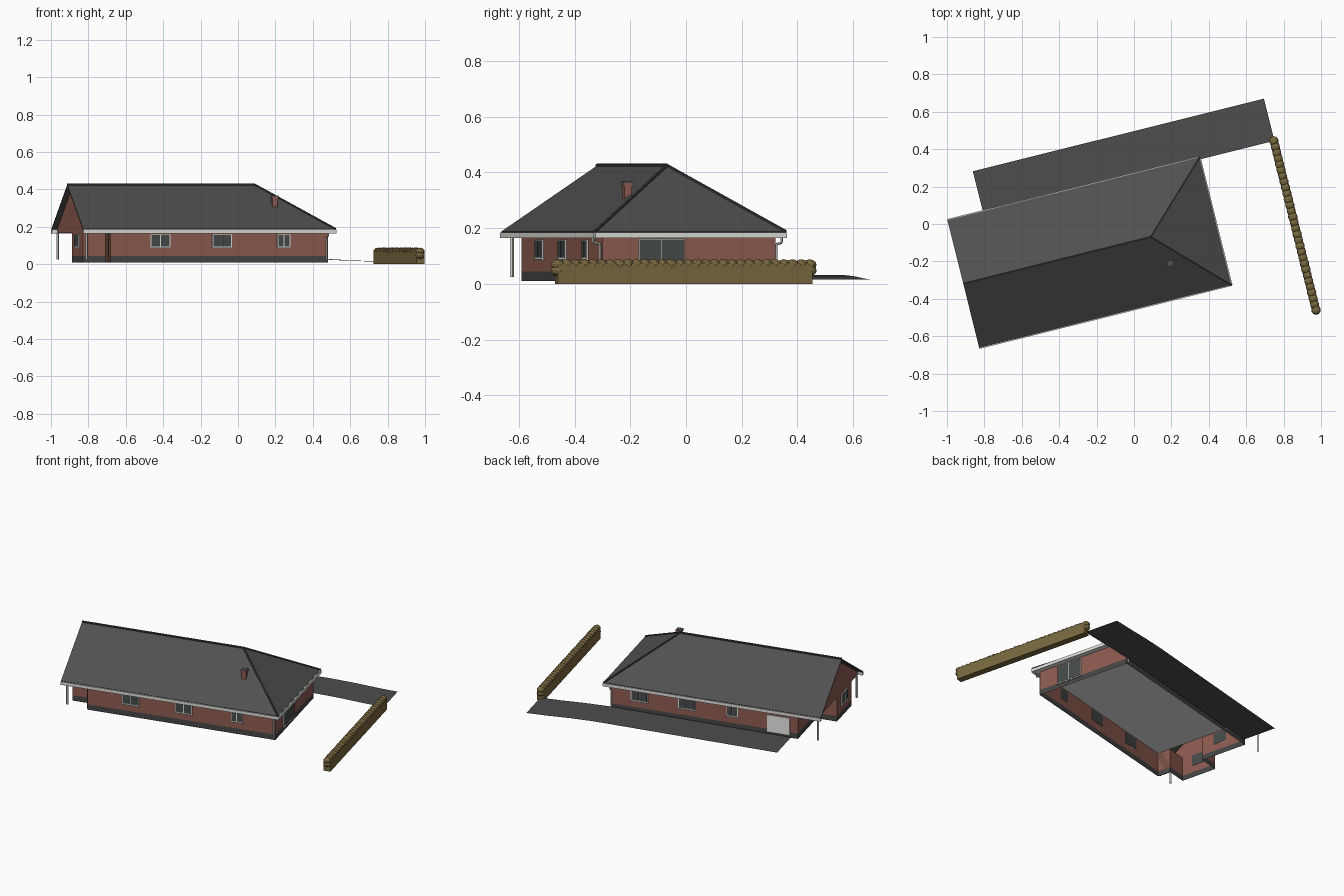
import bpy, bmesh, math, random
from mathutils import Matrix, Vector

cube = bpy.data.objects.get("Cube")
if cube:
    bpy.data.objects.remove(cube, do_unlink=True)

random.seed(4)
TURN = Matrix.Rotation(math.radians(14), 4, 'Z')   # the plot is turned on the site


def material(name, r, g, b):
    m = bpy.data.materials.new(name)
    m.use_nodes = True
    m.diffuse_color = (r, g, b, 1)
    m.node_tree.nodes["Principled BSDF"].inputs["Base Color"].default_value = (r, g, b, 1)
    return m


BRICK = material("red brick", .27, .105, .08)
ROOF = material("grey roof tiles", .08, .08, .08)
RIDGE = material("dark ridge tiles", .045, .045, .045)
TRIM = material("white trim", .72, .72, .69)
WHITE = material("bright white", .95, .95, .93)
PLINTH = material("dark plinth", .06, .06, .062)
GLASS = material("window glass", .06, .07, .068)
DRIVE = material("asphalt", .075, .075, .075)
HEDGE = material("olive hedge", .19, .14, .05)
DOOR = material("brown door", .15, .07, .045)


def finish(bm, name, mat):
    bm.transform(TURN)
    mesh = bpy.data.meshes.new(name)
    bm.to_mesh(mesh)
    bm.free()
    mesh.materials.append(mat)
    ob = bpy.data.objects.new(name, mesh)
    bpy.context.collection.objects.link(ob)
    return ob


def box(name, mat, x0, x1, y0, y1, z0, z1):
    bm = bmesh.new()
    centre = Vector((x0 + x1, y0 + y1, z0 + z1)) / 2
    size = Matrix.Diagonal((x1 - x0, y1 - y0, z1 - z0, 1))
    bmesh.ops.create_cube(bm, size=1, matrix=Matrix.Translation(centre) @ size)
    return finish(bm, name, mat)


def rods(name, mat, points, radius, sides=4):
    """Straight rods joining consecutive points."""
    bm = bmesh.new()
    for p, q in zip(points, points[1:]):
        p, q = Vector(p), Vector(q)
        m = Matrix.Translation((p + q) / 2) @ (q - p).to_track_quat('Z', 'Y').to_matrix().to_4x4()
        bmesh.ops.create_cone(bm, cap_ends=True, segments=sides, radius1=radius,
                              radius2=radius, depth=(q - p).length, matrix=m)
    return finish(bm, name, mat)


def sheet(name, mat, verts, faces):
    bm = bmesh.new()
    vs = [bm.verts.new(v) for v in verts]
    for f in faces:
        bm.faces.new([vs[i] for i in f])
    bmesh.ops.recalc_face_normals(bm, faces=bm.faces)
    return finish(bm, name, mat)


def wall_ring(name, mat, outline, z0, z1):
    n = len(outline)
    verts = [(x, y, z) for z in (z0, z1) for x, y in outline]
    return sheet(name, mat, verts, [(i, (i + 1) % n, n + (i + 1) % n, n + i) for i in range(n)])


def plate(name, mat, axis, d0, d1, a0, a1, z0, z1):
    """Thin plate between depths d0 and d1; axis 'y' walls run along x and the reverse."""
    d0, d1 = sorted((d0, d1))
    if axis == 'y':
        return box(name, mat, a0, a1, d0, d1, z0, z1)
    return box(name, mat, d0, d1, a0, a1, z0, z1)


def window(name, axis, wall, out, mid, width, z0=.09, z1=.16, edge=.005):
    """Framed pair of panes on the outer side, plain glass on the inner side."""
    a, b = mid - width / 2, mid + width / 2
    plate(name + "_frame", TRIM, axis, wall, wall + out * .006, a, b, z0, z1)
    plate(name + "_sill", TRIM, axis, wall, wall + out * .009, a - .004, b + .004, z0 - .004, z0)
    plate(name + "_inner_glass", GLASS, axis, wall, wall - out * .002, a, b, z0, z1)
    for side, p, q in (("left", a + edge, mid - edge / 2), ("right", mid + edge / 2, b - edge)):
        plate(f"{name}_{side}_pane", GLASS, axis, wall, wall + out * .0075, p, q, z0 + edge, z1 - edge)


# Main dimensions
X0, X1, Y0, Y1 = -.963, .427, -.443, .262        # roof edges
RY, HIP, EAVE, TOP = -.088, .07, .188, .425      # ridge line
WX, WY0, WY1, BACK = .395, -.408, .233, -.805    # walls
BAY, BAY0, BAY1, CEIL = -.935, -.32, -.08, .168  # gable bay and ceiling

# Walls
outline = [(WX, WY0), (WX, WY1), (BACK, WY1), (BACK, BAY1),
           (BAY, BAY1), (BAY, BAY0), (BACK, BAY0), (BACK, WY0)]
wall_ring("plinth", PLINTH, outline, .01, .045)
wall_ring("brick_walls", BRICK, outline, .045, CEIL)
sheet("gable_wall", BRICK, [(BAY, Y0 + .02, CEIL), (BAY, Y1 - .02, CEIL), (BAY, Y1 - .02, EAVE),
                            (BAY, RY, TOP - .013), (BAY, Y0 + .02, EAVE)], [range(5)])

# Ceiling, and soffits over the two porches beside the bay
for name, mat, x0, x1, y0, y1 in (("ceiling", WHITE, BACK, X1, Y0, Y1),
                                  ("front_porch_soffit", TRIM, BAY, BACK, Y0, BAY0),
                                  ("back_porch_soffit", TRIM, BAY, BACK, BAY1, Y1)):
    sheet(name, mat, [(x0, y0, CEIL), (x1, y0, CEIL), (x1, y1, CEIL), (x0, y1, CEIL)], [range(4)])

# Roof with one gable and one hip
roof = sheet("roof", ROOF, [(X0, Y0, EAVE), (X1, Y0, EAVE), (X1, Y1, EAVE), (X0, Y1, EAVE),
                            (X0, RY, TOP), (HIP, RY, TOP)],
             [(0, 1, 5, 4), (2, 3, 4, 5), (1, 2, 5)])
solid = roof.modifiers.new("thickness", 'SOLIDIFY')
solid.thickness = .008
solid.offset = -1
rods("ridge_tiles", RIDGE, [(X0, RY, TOP), (HIP, RY, TOP)], .007, 6)
for side, y in (("front", Y0), ("back", Y1)):
    rods(side + "_hip_tiles", RIDGE, [(X1, y, EAVE), (HIP, RY, TOP)], .006, 6)

# Gutters
box("front_gutter", TRIM, X0, X1, Y0 - .005, Y0 + .012, CEIL - .003, EAVE - .003)
box("back_gutter", TRIM, X0, X1, Y1 - .012, Y1 + .005, CEIL - .003, EAVE - .003)
box("hip_gutter", TRIM, X1 - .012, X1 + .005, Y0, Y1, CEIL - .003, EAVE - .003)

# Downpipes at the hip end and posts at the gable end
for side, y, edge in (("front", WY0 - .005, Y0 + .004), ("back", WY1 + .005, Y1 - .004)):
    px = WX - .008
    rods(side + "_downpipe", TRIM, [(px, edge, CEIL), (px, edge, .148), (px, y, .143), (px, y, .02)], .0045)
for side, y in (("front", -.41), ("back", .235)):
    rods(side + "_post", TRIM, [(-.935, y, .025), (-.935, y, CEIL)], .007)

# Windows and doors
for i, (x, w) in enumerate(((-.53, .108), (-.19, .108), (.15, .072))):
    window(f"front_window_{i}", 'y', WY0, -1, x, w)
for i, (x, w) in enumerate(((.208, .108), (-.096, .108), (-.387, .072))):
    window(f"back_window_{i}", 'y', WY1, 1, x, w)
window("bay_window", 'x', BAY, -1, -.2, .1)
window("gable_window", 'x', BACK, -1, .05, .09)
window("sliding_door", 'x', WX, 1, -.19, .17, .04, .163, .003)
plate("garage_door", WHITE, 'y', WY1 - .001, WY1 + .007, -.754, -.609, .03, .14)
plate("porch_door", DOOR, 'x', BACK, BACK - .007, WY0 + .008, BAY0 - .008, .012, .163)

# Chimney
box("chimney", BRICK, .124, .152, -.265, -.237, .28, .35)
box("chimney_collar", BRICK, .12, .156, -.269, -.233, .35, .362)
box("chimney_cap", ROOF, .12, .156, -.269, -.233, .362, .367)

# Driveway, falling towards the road
levels = [(-.768, .022), (.4, .032), (.55, .028), (.7, .02), (.836, .015)]
verts = [(x, y, z) for x, z in levels for y in (.25, .482)]
sheet("driveway", DRIVE, verts, [(2 * i, 2 * i + 2, 2 * i + 3, 2 * i + 1) for i in range(len(levels) - 1)])

# Hedge: a clipped body with a row of leafy lumps
HX, H0, H1, COUNT = .833, -.682, .25, 30
box("hedge_body", HEDGE, HX - .022, HX + .022, H0 - .005, H1 + .005, 0, .075)
bm = bmesh.new()
spots = [(H0 + (H1 - H0) * i / (COUNT - 1), .069) for i in range(COUNT)]
spots += [(H0, .048), (H1, .048)]
for y, z in spots:
    grow = Matrix.Diagonal((1, 1, .8, 1)) @ Matrix.Rotation(random.uniform(0, 3), 4, 'Z')
    bmesh.ops.create_icosphere(bm, subdivisions=2, radius=random.uniform(.024, .026),
                               matrix=Matrix.Translation((HX, y, z)) @ grow)
finish(bm, "hedge_lumps", HEDGE)
